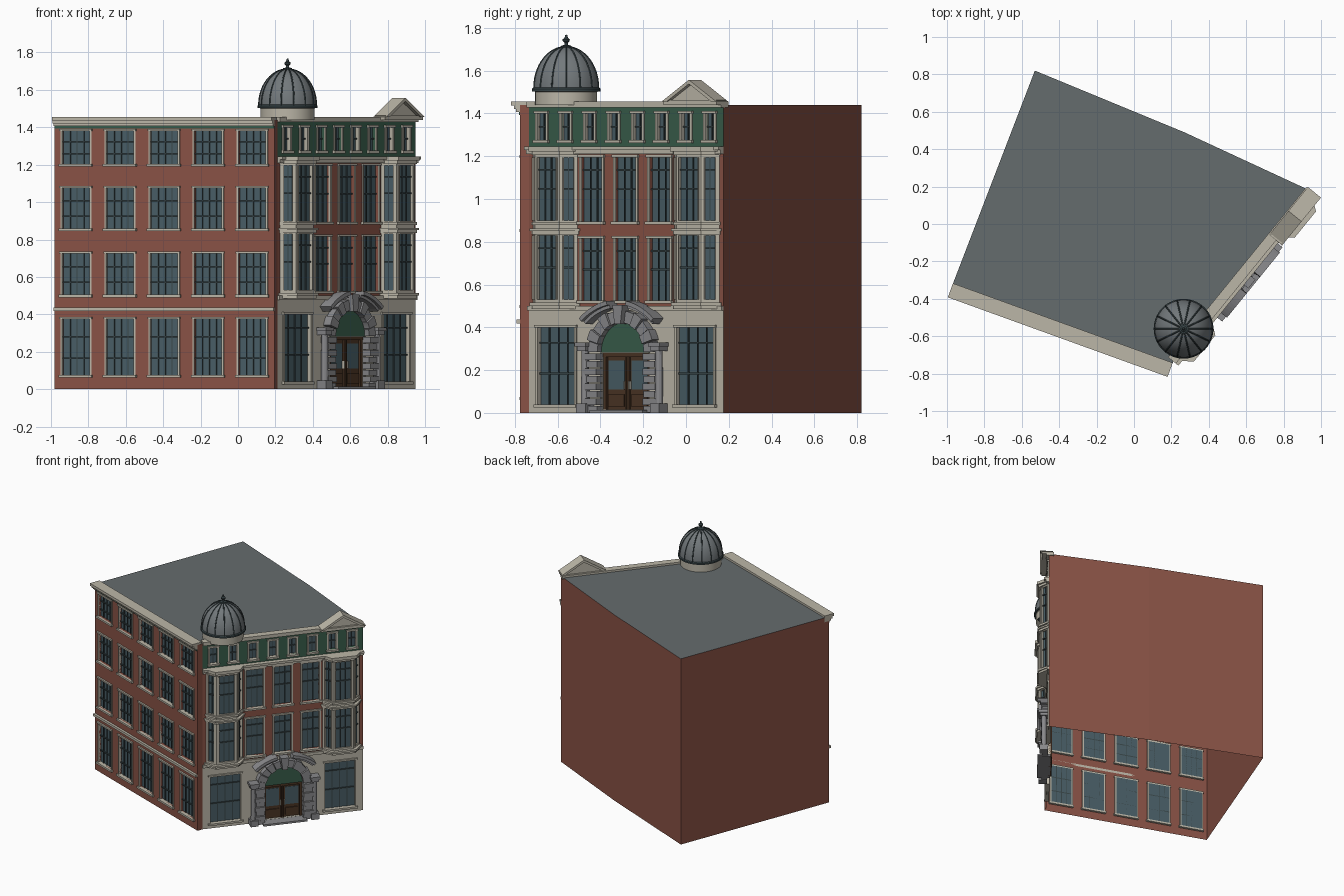
import bpy, bmesh, math
from mathutils import Matrix, Vector

if "Cube" in bpy.data.objects:
    bpy.data.objects.remove(bpy.data.objects["Cube"])

BRICK, STONE, GLASS = (.25, .085, .06, 1), (.5, .47, .39, 1), (.065, .11, .13, 1)
GREEN, ROOF, GREY = (.04, .11, .07, 1), (.13, .15, .155, 1), (.25, .25, .26, 1)
WOOD, DARK, LEAD = (.07, .035, .018, 1), (.04, .06, .065, 1), (.17, .19, .2, 1)
parts, mats = {}, {}


def part(name, color):
    if name not in parts:
        parts[name] = (bmesh.new(), color)
    return parts[name][0]


def frame(p, q):
    """Facade space: u along p-q, w outward, z up. Returns matrix and length."""
    p, q = Vector((p[0], p[1], 0)), Vector((q[0], q[1], 0))
    d = (q - p).normalized()
    m = Matrix(((d.x, d.y, 0, p.x), (d.y, -d.x, 0, p.y), (0, 0, 1, 0), (0, 0, 0, 1)))
    return m, (q - p).length


def face(bm, m, pts):
    bm.faces.new([bm.verts.new(m @ Vector(p)) for p in pts])


def solid(bm, m, a, b):
    """Closed solid between two matching outlines."""
    va = [bm.verts.new(m @ Vector(p)) for p in a]
    vb = [bm.verts.new(m @ Vector(p)) for p in b]
    n = len(a)
    fs = [bm.faces.new(va), bm.faces.new(vb[::-1])]
    fs += [bm.faces.new((va[i], vb[i], vb[(i + 1) % n], va[(i + 1) % n])) for i in range(n)]
    bmesh.ops.recalc_face_normals(bm, faces=fs)


def plan(bm, m, pts, z0, z1):
    solid(bm, m, [(u, w, z0) for u, w in pts], [(u, w, z1) for u, w in pts])


def elev(bm, m, pts, w0, w1):
    solid(bm, m, [(u, w0, z) for u, z in pts], [(u, w1, z) for u, z in pts])


def box(bm, m, u0, u1, w0, w1, z0, z1):
    plan(bm, m, [(u0, w0), (u1, w0), (u1, w1), (u0, w1)], z0, z1)


def wall(bm, m, u0, u1, z0, z1, holes=(), d=.018):
    """Wall sheet with rectangular openings and reveals."""
    us = sorted({u0, u1} | {h[i] for h in holes for i in (0, 1)})
    zs = sorted({z0, z1} | {h[i] for h in holes for i in (2, 3)})
    for a, b in zip(us, us[1:]):
        for c, e in zip(zs, zs[1:]):
            x, z = (a + b) / 2, (c + e) / 2
            if not any(h[0] < x < h[1] and h[2] < z < h[3] for h in holes):
                face(bm, m, [(a, 0, c), (b, 0, c), (b, 0, e), (a, 0, e)])
    for a, b, c, e in holes:
        face(bm, m, [(a, 0, c), (a, -d, c), (a, -d, e), (a, 0, e)])
        face(bm, m, [(b, 0, e), (b, -d, e), (b, -d, c), (b, 0, c)])
        face(bm, m, [(a, 0, c), (b, 0, c), (b, -d, c), (a, -d, c)])
        face(bm, m, [(a, -d, e), (b, -d, e), (b, 0, e), (a, 0, e)])


def window(m, hole, cols=3, rows=(.5,), trim=.01, sill=True, d=.018):
    a, b, c, e = hole
    face(part('window_glass', GLASS), m, [(a, -d, c), (b, -d, c), (b, -d, e), (a, -d, e)])
    g, t = part('glazing_bars', DARK), .0025
    for i in range(1, cols):
        u = a + (b - a) * i / cols
        box(g, m, u - t, u + t, -d, -d + .006, c, e)
    for r in rows:
        z = c + (e - c) * r
        box(g, m, a, b, -d, -d + .009, z - .004, z + .004)
    s = part('window_surrounds', STONE)
    for u in (a - trim, b):
        box(s, m, u, u + trim, -d, .006, c, e)
    if sill:
        box(s, m, a - trim - .006, b + trim + .006, -d, .016, c - .014, c)
        box(s, m, a - trim - .004, b + trim + .004, -d, .012, e, e + .012)


# Main shell: footprint runs counter-clockwise
A, B, C, D, E, F = (-.98, -.35), (.195, -.775), (.21, -.735), (.95, .175), (.27, .49), (-.53, .82)
TOP = 1.44
shell = part('brick_walls', BRICK)
for p, q in ((B, C), (D, E), (E, F), (F, A)):
    m, L = frame(p, q)
    wall(shell, m, 0, L, 0, TOP)
face(part('flat_roof', ROOF), Matrix(), [(*p, TOP) for p in (A, B, C, D, E, F)])

# Side facade: five window columns, four rows
m, L = frame(A, B)
holes = [(.122 + .2505 * i - .078, .122 + .2505 * i + .078, z0, z1) for i in range(5)
         for z0, z1 in ((.075, .375), (.505, .725), (.86, 1.075), (1.205, 1.38))]
wall(shell, m, 0, L, 0, TOP, holes)
for h in holes:
    window(m, h, 4, (.3, .68))
box(part('string_course', STONE), m, 0, L, 0, .018, .418, .436)
box(part('frieze_band', GREEN), m, 0, L, 0, .006, 1.393, 1.406)
for w, z0, z1 in ((.02, 1.406, 1.42), (.032, 1.42, 1.436), (.045, 1.436, 1.455)):
    box(part('side_cornice', STONE), m, 0, L, -.035, w, z0, z1)

# Entrance facade walls
m, L = frame(C, D)
mid = L / 2
door = (mid - .14, mid + .14, .015, .28)
shops = [(c - .11, c + .11, .04, .4) for c in (.168, L - .168)]
wall(part('stone_ground_wall', STONE), m, 0, L, 0, .5, shops + [door])
for h in shops:
    window(m, h, 4, (.4, .8), .012)
mids = [(mid + k * .205 - .062, mid + k * .205 + .062, z0, z1)
        for k in (-1, 0, 1) for z0, z1 in ((.525, .815), (.895, 1.195))]
wall(shell, m, 0, L, .5, 1.24, mids)
for h in mids:
    window(m, h, 3, (.5, .8), .012)
attic = [(.08 + (L - .16) * i / 7 - .026, .08 + (L - .16) * i / 7 + .026, 1.275, 1.4) for i in range(8)]
wall(part('attic_wall', GREEN), m, 0, L, 1.24, TOP, attic)
for h in attic:
    window(m, h, 2, (.5,), .013)

# Entrance facade mouldings
mould = part('front_mouldings', STONE)
for w, z0, z1 in ((.014, .478, .5), (.02, 1.21, 1.228), (.035, 1.228, 1.245)):
    box(mould, m, 0, L, 0, w, z0, z1)
box(mould, m, 0, L, -.036, .018, 1.428, 1.455)

# Canted bays, two storeys each
for c in (.16, L - .16):
    def outline(o):
        k = o * .6
        return [(c - .135 - k, 0), (c - .135 - k, k * .3), (c - .075 - k, .06 + o),
                (c + .075 + k, .06 + o), (c + .135 + k, k * .3), (c + .135 + k, 0)]
    pts = [(m @ Vector((c + u, w, 0))) for u, w in ((-.135, 0), (-.075, .06), (.075, .06), (.135, 0))]
    for p, q in zip(pts, pts[1:]):
        f, n = frame(p, q)
        panes = [(.019, n - .019, .53, .83), (.019, n - .019, .9, 1.195)]
        wall(part('bay_walls', STONE), f, 0, n, .5, 1.24, panes, .012)
        for h in panes:
            window(f, h, 3 if n > .1 else 2, (.5, .8), .005, False, .012)
    for o, z0, z1 in ((.012, .485, .5), (.022, .5, .515), (.012, .835, .85), (.022, .85, .862),
                      (.012, .878, .893), (.012, 1.205, 1.222), (.026, 1.222, 1.245)):
        plan(part('bay_mouldings', STONE), m, outline(o), z0, z1)

# Small rooftop pediment over the far bay
c, ped = L - .16, part('roof_pediment', STONE)
elev(ped, m, [(c - .14, 1.455), (c + .14, 1.455), (c, 1.54)], -.02, .035)
for s in (-1, 1):
    elev(ped, m, [(c + s * .165, 1.455), (c + s * .135, 1.455), (c, 1.538), (c, 1.557)], -.03, .06)
box(ped, m, c - .16, c + .16, -.02, .05, 1.44, 1.462)

# Double door with glazed panels
leaf, pane = part('door_leaves', WOOD), part('door_glass', GLASS)
box(leaf, m, mid - .14, mid + .14, -.03, -.018, 0, .28)
for s in (-1, 1):
    def dbox(bm, a, b, w, z0, z1):
        box(bm, m, mid + s * a, mid + s * b, -.018, w, z0, z1)
    dbox(pane, .022, .118, -.014, .11, .245)
    dbox(leaf, .022, .118, -.011, .03, .085)
    dbox(leaf, .125, .14, -.004, 0, .28)
    dbox(leaf, .002, .012, -.006, 0, .265)
    dbox(part('door_handles', STONE), .012, .017, 0, .11, .15)
box(leaf, m, mid - .14, mid + .14, -.018, 0, .262, .282)
box(part('door_step', GREY), m, mid - .16, mid + .16, -.02, .075, 0, .014)


def arc(r, a0, a1, n, zc):
    return [(mid + r * math.cos(a0 + (a1 - a0) * i / n), zc + r * math.sin(a0 + (a1 - a0) * i / n))
            for i in range(n + 1)]


# Arched portal: tympanum, voussoirs, rusticated piers, broken pediment
elev(part('tympanum', GREEN), m, arc(.145, 0, math.pi, 20, .282), 0, .012)
stone = part('portal_stonework', GREY)
for i in range(11):
    a0, a1 = math.pi * i / 11 + .012, math.pi * (i + 1) / 11 - .012
    ro = .205 if i % 2 else .196
    elev(stone, m, arc(.14, a0, a1, 3, .282) + arc(ro, a1, a0, 3, .282), 0, .05 if i % 2 else .042)
elev(stone, m, [(mid - .018, .415), (mid + .018, .415), (mid + .03, .505), (mid - .03, .505)], 0, .065)
for s in (-1, 1):
    for i in range(8):
        o, w = (.215, .05) if i % 2 else (.205, .042)
        box(stone, m, mid + s * .14, mid + s * o, 0, w, .035 * i + .002, .035 * i + .033)
    bmesh.ops.create_cone(stone, cap_ends=True, segments=12, radius1=.02, radius2=.017, depth=.26,
                          matrix=Matrix.Translation(m @ Vector((mid + s * .222, .03, .17))))
    for z0, z1, k in ((0, .045, .028), (.29, .31, .026), (.31, .33, .034)):
        box(stone, m, mid + s * (.222 - k), mid + s * (.222 + k), 0, .034 + k, z0, z1)
    a0, a1 = math.radians(48), math.radians(80)
    if s < 0:
        a0, a1 = math.pi - a0, math.pi - a1
    elev(stone, m, arc(.315, a0, a1, 8, .193) + arc(.335, a1, a0, 8, .193), 0, .075)
    elev(stone, m, arc(.3, a0, a1, 8, .193) + arc(.315, a1, a0, 8, .193), 0, .055)

# Finish all flat-shaded parts


def material(color):
    if color not in mats:
        mats[color] = bpy.data.materials.new('paint')
        mats[color].diffuse_color = color
    return mats[color]


def add(name, bm, color):
    me = bpy.data.meshes.new(name)
    bm.to_mesh(me)
    bm.free()
    me.materials.append(material(color))
    ob = bpy.data.objects.new(name, me)
    bpy.context.collection.objects.link(ob)
    return ob


for name, (bm, color) in parts.items():
    add(name, bm, color)

# Corner dome, drum, finial as lathed profiles
CX, CY = .265, -.56


def lathe(name, prof, color, seg=40):
    bm = bmesh.new()
    vs = [bm.verts.new((CX + r, CY, z)) for r, z in prof]
    es = [bm.edges.new(e) for e in zip(vs, vs[1:])]
    bmesh.ops.spin(bm, geom=vs + es, cent=(CX, CY, 0), axis=(0, 0, 1), angle=math.tau, steps=seg)
    bmesh.ops.remove_doubles(bm, verts=bm.verts, dist=.0001)
    bmesh.ops.recalc_face_normals(bm, faces=bm.faces)
    ob = add(name, bm, color)
    bpy.ops.object.select_all(action='DESELECT')
    ob.select_set(True)
    bpy.context.view_layer.objects.active = ob
    bpy.ops.object.shade_smooth_by_angle()


curve = [(.154 * math.cos(t), 1.52 + .192 * math.sin(t)) for t in [math.pi / 2 * i / 14 for i in range(14)]]
lathe('dome_drum', [(.145, TOP), (.145, 1.5), (.15, 1.505)], STONE)
lathe('dome_rim', [(.145, 1.503), (.16, 1.503), (.16, 1.515), (.153, 1.522), (.145, 1.522)], DARK)
lathe('dome_shell', curve + [(0, 1.712)], LEAD)
lathe('dome_finial', [(.026, 1.705), (.024, 1.716), (.009, 1.72), (.008, 1.73), (.016, 1.738), (.017, 1.746),
                      (.008, 1.753), (.005, 1.766), (0, 1.768)], DARK, 16)

# Dome ribs
cu = bpy.data.curves.new('dome_ribs', 'CURVE')
cu.dimensions, cu.bevel_depth, cu.bevel_resolution = '3D', .004, 1
for k in range(14):
    a, sp = math.tau * k / 14, cu.splines.new('POLY')
    sp.points.add(len(curve) - 1)
    for pt, (r, z) in zip(sp.points, curve):
        pt.co = (CX + r * math.cos(a), CY + r * math.sin(a), z, 1)
cu.materials.append(material(DARK))
ribs = bpy.data.objects.new('dome_ribs', cu)
bpy.context.collection.objects.link(ribs)
bpy.ops.object.select_all(action='DESELECT')
ribs.select_set(True)
bpy.context.view_layer.objects.active = ribs
bpy.ops.object.convert(target='MESH')

for m in bpy.data.materials:
    if m.users and not m.is_grease_pencil:
        m.use_nodes = True
        m.node_tree.nodes["Principled BSDF"].inputs["Base Color"].default_value = m.diffuse_color
